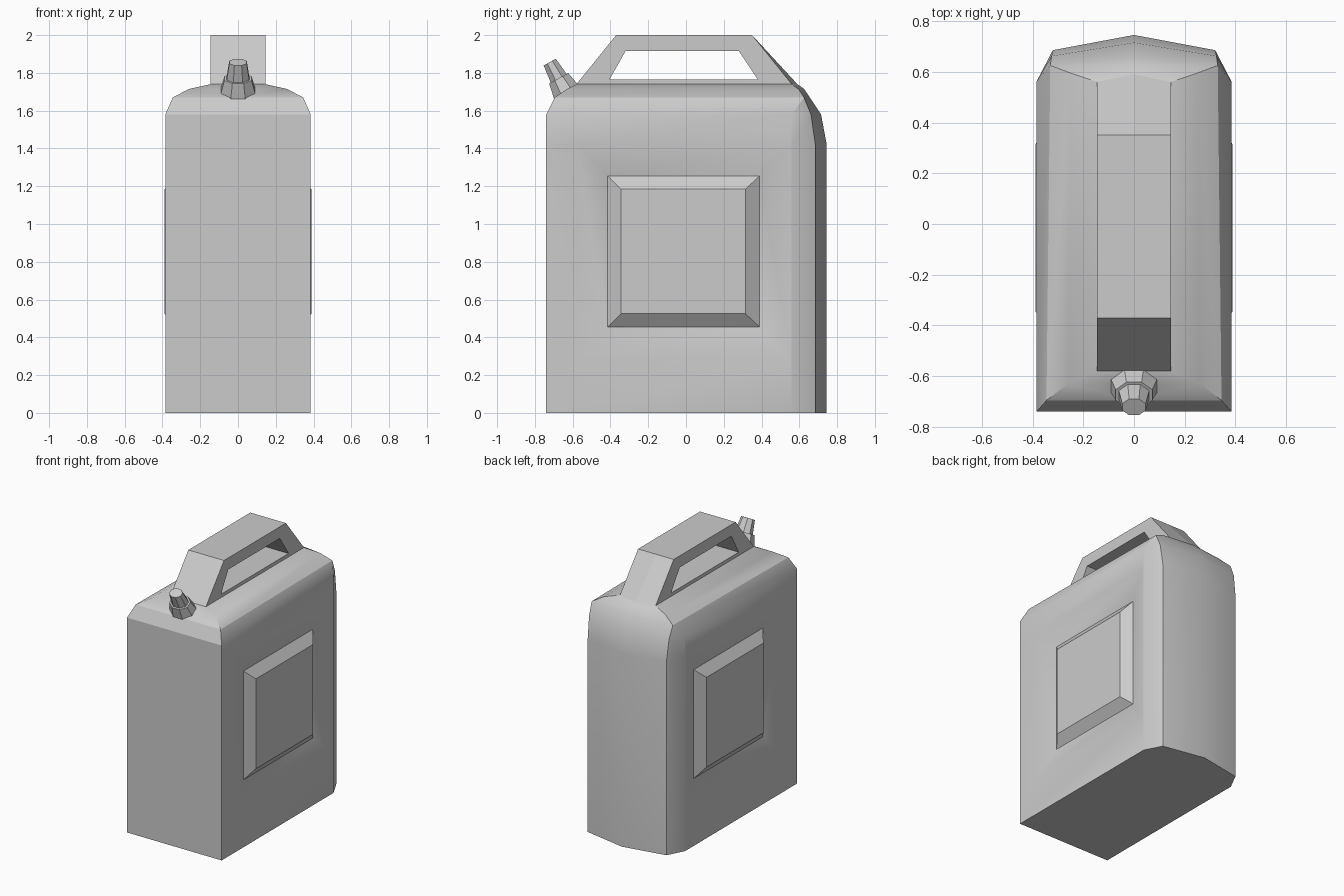
import bpy, bmesh, math
from mathutils import Matrix, Vector

cube = bpy.data.objects.get("Cube")
if cube:
    bpy.data.objects.remove(cube, do_unlink=True)

GREY = (0.6, 0.6, 0.6, 1)
grey = bpy.data.materials.new("grey plastic")
grey.use_nodes = True
grey.diffuse_color = GREY
grey.node_tree.nodes["Principled BSDF"].inputs["Base Color"].default_value = GREY


def finish(bm, name, mirror=False):
    bmesh.ops.remove_doubles(bm, verts=bm.verts, dist=0.0005)
    bmesh.ops.recalc_face_normals(bm, faces=bm.faces)
    mesh = bpy.data.meshes.new(name)
    bm.to_mesh(mesh)
    bm.free()
    mesh.materials.append(grey)
    ob = bpy.data.objects.new(name, mesh)
    bpy.context.collection.objects.link(ob)
    if mirror:
        ob.modifiers.new("mirror", "MIRROR").use_clip = True
    return ob


def loop_faces(bm, a, b, closed=True):
    for i in range(len(a) if closed else len(a) - 1):
        j = (i + 1) % len(a)
        bm.faces.new((a[i], a[j], b[j], b[i]))


# Can body: half outlines stacked from the floor to the handle, then mirrored
bm = bmesh.new()
base = [(0, -.74), (.385, -.74), (.385, .56), (.32, .685), (0, .745)]
shoulder = base[:3] + [(.325, .662), (0, .715)]


def crown(x_front, y_front, x_back, y_back, y_mid):
    return [(0, y_front), (x_front, y_front), (x_back, y_back), (x_back, y_back), (0, y_mid)]


levels = [(0, base), (1.42, base), (1.58, shoulder),
          (1.67, crown(.345, -.695, .33, .625, .655)),
          (1.715, crown(.26, -.63, .25, .595, .625)),
          (1.74, crown(.145, -.58, .145, .56, .59))]
rings = [[bm.verts.new((x, y, z)) for x, y in pts] for z, pts in levels]
for n, (lo, hi) in enumerate(zip(rings, rings[1:])):
    for k in range(4):
        if k == 1 and n < 2:
            continue  # side panel goes here
        quad = [lo[k], lo[k + 1], hi[k + 1], hi[k]]
        if n > 1 and k == 2:
            quad = quad[:3] if n == 2 else None  # back corner closes to a point
        if quad:
            bm.faces.new(quad)
bm.faces.new(rings[0])
top = rings[-1]
bm.faces.new([top[0], top[1], top[2], top[4]])


# Side panel: sloped recess with a raised pad
def rect(x, y0, y1, z0, z1):
    return [bm.verts.new((x, y, z)) for y, z in ((y0, z0), (y1, z0), (y1, z1), (y0, z1))]


outer = rect(.385, -.58, .555, .285, 1.42)
inner = rect(.335, -.415, .39, .455, 1.255)
pad = rect(.388, -.345, .315, .525, 1.185)
a, b, c, d = outer
r0, r1, r2 = rings[:3]
for face in ((r0[1], r0[2], b, a), (r0[2], r1[2], r2[2], c, b),
             (r2[2], r2[1], d, c), (r2[1], r1[1], r0[1], a, d)):
    bm.faces.new(face)
loop_faces(bm, outer, inner)
loop_faces(bm, inner, pad)
bm.faces.new(pad)
body = finish(bm, "can_body", mirror=True)
bpy.context.view_layer.objects.active = body
body.select_set(True)
bpy.ops.object.shade_smooth_by_angle(angle=math.radians(30))
for poly in body.data.polygons:
    if poly.normal.y < -.8:
        poly.use_smooth = False

# Carrying handle: trapezoid loop, mirrored
bm = bmesh.new()
outside = [(-.58, 1.74), (-.37, 2), (.35, 2), (.56, 1.74)]
hole = [(-.405, 1.765), (-.32, 1.915), (.28, 1.915), (.38, 1.765)]
side_out, side_in = ([bm.verts.new((.145, y, z)) for y, z in p] for p in (outside, hole))
mid_out, mid_in = ([bm.verts.new((0, y, z)) for y, z in p] for p in (outside, hole))
mid_out[3].co.y = .59
loop_faces(bm, side_out, side_in)
loop_faces(bm, side_out, mid_out, closed=False)
loop_faces(bm, side_in, mid_in)
finish(bm, "handle", mirror=True)


# Spout: tilted, slightly flattened eight-sided cones
def spout_part(name, r_bottom, r_top, low, high):
    bm = bmesh.new()
    bmesh.ops.create_cone(bm, cap_ends=True, segments=8, radius1=r_bottom, radius2=r_top,
                          depth=high - low,
                          matrix=Matrix.Translation((0, 0, (low + high) / 2))
                          @ Matrix.Rotation(math.pi / 8, 4, "Z"))
    place = (Matrix.Translation((0, -.64, 1.71)) @ Matrix.Rotation(math.radians(29), 4, "X")
             @ Matrix.Diagonal((1, .8, 1, 1)))
    bm.transform(place)
    return finish(bm, name)


spout_part("spout_collar", .105, .078, -.03, .07)
spout_part("spout_cap", .066, .05, .06, .168)
